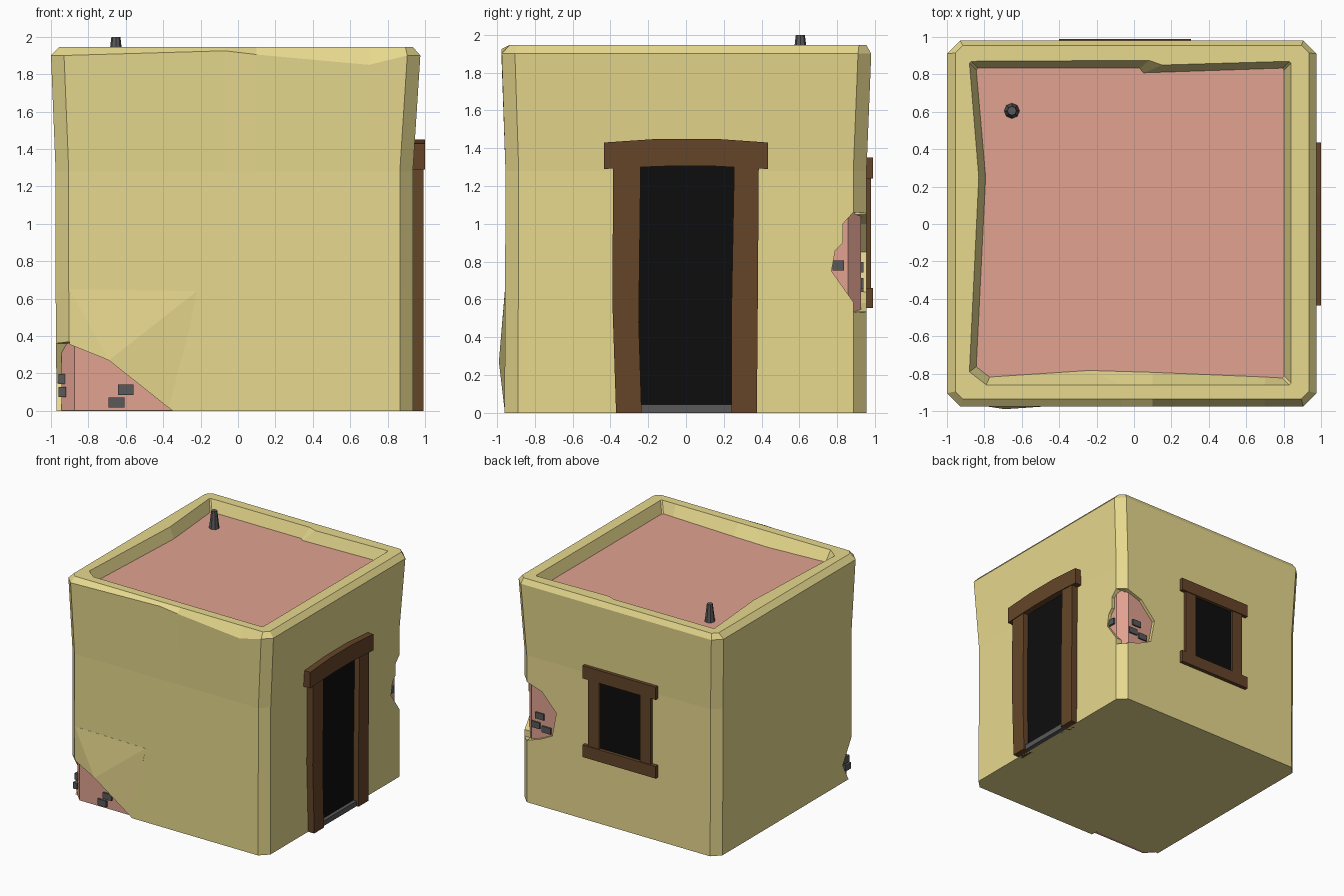
import bpy, bmesh

if "Cube" in bpy.data.objects:
    bpy.data.objects.remove(bpy.data.objects["Cube"])


def material(name, rgb):
    m = bpy.data.materials.new(name)
    m.diffuse_color = (*rgb, 1)
    m.use_nodes = True
    m.node_tree.nodes["Principled BSDF"].inputs["Base Color"].default_value = m.diffuse_color
    return m


PLASTER = material("plaster", (0.80, 0.69, 0.27))
CLAY = material("clay", (0.75, 0.36, 0.28))
WOOD = material("wood", (0.13, 0.06, 0.022))
DARK = material("dark", (0.004, 0.004, 0.004))
STONE = material("stone", (0.1, 0.1, 0.1))


def loft(name, rings, mat):
    """Closed solid through rings of equal point count."""
    bm = bmesh.new()
    vs = [[bm.verts.new(p) for p in r] for r in rings]
    n = len(vs[0])
    for a, b in zip(vs, vs[1:]):
        for i in range(n):
            j = (i + 1) % n
            bm.faces.new((a[i], a[j], b[j], b[i]))
    bm.faces.new(vs[0][::-1])
    bm.faces.new(vs[-1])
    bmesh.ops.recalc_face_normals(bm, faces=bm.faces)
    me = bpy.data.meshes.new(name)
    bm.to_mesh(me)
    bm.free()
    ob = bpy.data.objects.new(name, me)
    bpy.context.collection.objects.link(ob)
    if mat:
        me.materials.append(mat)
    return ob


def prism(name, axis, pts, a, b, mat=None):
    """Side profile extruded along x (pts are y,z) or y (pts are x,z)."""
    place = (lambda p, d: (d, *p)) if axis == "x" else (lambda p, d: (p[0], d, p[1]))
    return loft(name, [[place(p, d) for p in pts] for d in (a, b)], mat)


def box(name, axis, u0, u1, z0, z1, a, b, mat):
    return prism(name, axis, [(u0, z0), (u1, z0), (u1, z1), (u0, z1)], a, b, mat)


def outline(z, x0, x1, y0, y1, c=0.07, dips=(0, 0, 0)):
    """Chamfered square with extra points along front, back and left."""
    front = [(x, y0, z + d) for x, d in zip((-0.07, 0.1, 0.7), dips)]
    return [(x0 + c, y0, z), *front, (x1 - c, y0, z), (x1, y0 + c, z), (x1, y1 - c, z),
            (x1 - c, y1, z), (0.15, y1, z), (0.08, y1, z), (x0 + c, y1, z),
            (x0, y1 - c, z), (x0, 0.25, z), (x0, y0 + c, z)]


# plaster walls with a worn parapet around a sunken roof
rim = [(-0.79, -0.86), (-0.07, -0.86), (0.1, -0.86), (0.7, -0.86), (0.83, -0.86),
       (0.84, -0.85), (0.84, 0.86), (0.83, 0.87), (0.15, 0.85), (0.08, 0.875),
       (-0.87, 0.87), (-0.88, 0.86), (-0.83, 0.25), (-0.88, -0.79)]
deck = [(-0.77, -0.815), (-0.24, -0.78), (0.1, -0.79), (0.7, -0.815), (0.79, -0.82),
        (0.80, -0.81), (0.80, 0.82), (0.79, 0.83), (0.05, 0.805), (0.03, 0.83),
        (-0.83, 0.83), (-0.84, 0.82), (-0.79, 0.25), (-0.84, -0.76)]
walls = loft("plaster_walls", [
    outline(0, -0.97, 0.935, -0.96, 0.955),
    outline(0.65, -0.975, 0.935, -0.957, 0.955),
    outline(1.28, -0.975, 0.935, -0.955, 0.955),
    outline(1.9, -1.0, 0.975, -0.975, 0.98, 0.07, (0.025, 0.005, -0.05)),
    outline(1.945, -0.955, 0.935, -0.935, 0.955, 0.04),
    [(x, y, 1.945) for x, y in rim],
    [(x, y, 1.84) for x, y in deck]], PLASTER)

# roof deck and the clay core showing through broken plaster
loft("roof_deck", [[(x * 1.004, y * 1.004, z) for x, y in deck] for z in (1.835, 1.85)], CLAY)
loft("clay_core", [outline(0.003, -0.945, 0.908, -0.93, 0.927),
                   outline(1.8, -0.945, 0.908, -0.93, 0.927)], CLAY)

# broken corners: low front left and mid back right
cutters = [
    prism("cutter_front", "y", [(-1.1, 0.39), (-0.9, 0.355), (-0.69, 0.27), (-0.35, 0),
                                (-0.35, -0.1), (-1.1, -0.1)], -1.1, -0.9),
    prism("cutter_left", "x", [(-1.1, 0.39), (-0.89, 0.36), (-0.77, 0.15), (-0.85, 0),
                               (-0.85, -0.1), (-1.1, -0.1)], -1.1, -0.9),
    prism("cutter_right", "x", [(1.1, 1.05), (0.885, 1.06), (0.83, 1.0), (0.83, 0.9),
                                (0.79, 0.86), (0.77, 0.75), (0.89, 0.58), (0.9, 0.53),
                                (1.1, 0.53)], 0.87, 1.1),
    prism("cutter_back", "y", [(1.1, 1.05), (0.87, 1.05), (0.72, 1.0), (0.58, 0.85),
                               (0.62, 0.64), (0.74, 0.58), (0.89, 0.53), (1.1, 0.53)],
          0.885, 1.1)]
for c in cutters:
    c.hide_render = True
    c.hide_viewport = True
    m = walls.modifiers.new(c.name, "BOOLEAN")
    m.operation = "DIFFERENCE"
    m.solver = "EXACT"
    m.object = c

# plaster swelling above the front break
base = [(-0.9, 0.355), (-0.69, 0.27), (-0.35, 0.0), (-0.22, 0.64), (-0.9, 0.65)]
tip = [(-0.69, -0.99, 0.27)] * 5
swell = loft("plaster_swell", [[(x, -0.95, z) for x, z in base],
                               [(x, -0.958, z) for x, z in base], tip], PLASTER)
bm = bmesh.new()
bm.from_mesh(swell.data)
bmesh.ops.remove_doubles(bm, verts=bm.verts, dist=0.0005)
bm.to_mesh(swell.data)
bm.free()

# exposed bricks
for x, z in ((-0.6, 0.113), (-0.65, 0.045)):
    box("front_brick", "y", x - 0.042, x + 0.042, z - 0.027, z + 0.027, -0.945, -0.9, STONE)
for x, z in ((0.755, 0.77), (0.795, 0.685), (0.69, 0.665)):
    box("back_brick", "y", x - 0.042, x + 0.042, z - 0.027, z + 0.027, 0.9, 0.94, STONE)
box("right_brick", "x", 0.775, 0.835, 0.753, 0.807, 0.89, 0.925, STONE)
for y, z in ((-0.84, 0.17), (-0.86, 0.1)):
    box("left_brick", "x", y - 0.04, y + 0.04, z - 0.027, z + 0.027, -0.96, -0.92, STONE)

# doorway on the right
box("door_opening", "x", -0.3, 0.3, 0.002, 1.31, 0.9, 0.945, DARK)
box("door_threshold", "x", -0.25, 0.25, 0, 0.045, 0.92, 0.975, STONE)
prism("door_jamb_front", "x", [(-0.37, 0), (-0.235, 0), (-0.25, 0.48), (-0.24, 1.3),
                               (-0.385, 1.3), (-0.39, 0.6)], 0.9, 0.993, WOOD)
prism("door_jamb_back", "x", [(0.375, 0), (0.24, 0), (0.24, 0.5), (0.255, 1.3),
                              (0.385, 1.3), (0.38, 0.6)], 0.9, 0.993, WOOD)
prism("door_lintel", "x", [(-0.435, 1.29), (-0.24, 1.3), (-0.1, 1.305), (0.15, 1.305),
                           (0.25, 1.3), (0.435, 1.29), (0.435, 1.43), (0.15, 1.45),
                           (-0.14, 1.45), (-0.435, 1.43)], 0.9, 1.0, WOOD)

# window on the back
box("window_opening", "y", -0.3, 0.2, 0.6, 1.28, 0.92, 0.96, DARK)
for name, x0, x1 in (("window_jamb_right", 0.15, 0.26), ("window_jamb_left", -0.345, -0.245)):
    box(name, "y", x0, x1, 0.62, 1.28, 0.92, 0.98, WOOD)
for name, z0, z1 in (("window_lintel", 1.24, 1.35), ("window_sill", 0.555, 0.66)):
    box(name, "y", -0.4, 0.305, z0, z1, 0.92, 0.988, WOOD)

# roof pipe
bpy.ops.mesh.primitive_cone_add(vertices=8, radius1=0.042, radius2=0.024, depth=0.155,
                                location=(-0.653, 0.605, 1.9225))
pipe = bpy.context.object
pipe.name = "roof_pipe"
pipe.data.materials.append(STONE)
